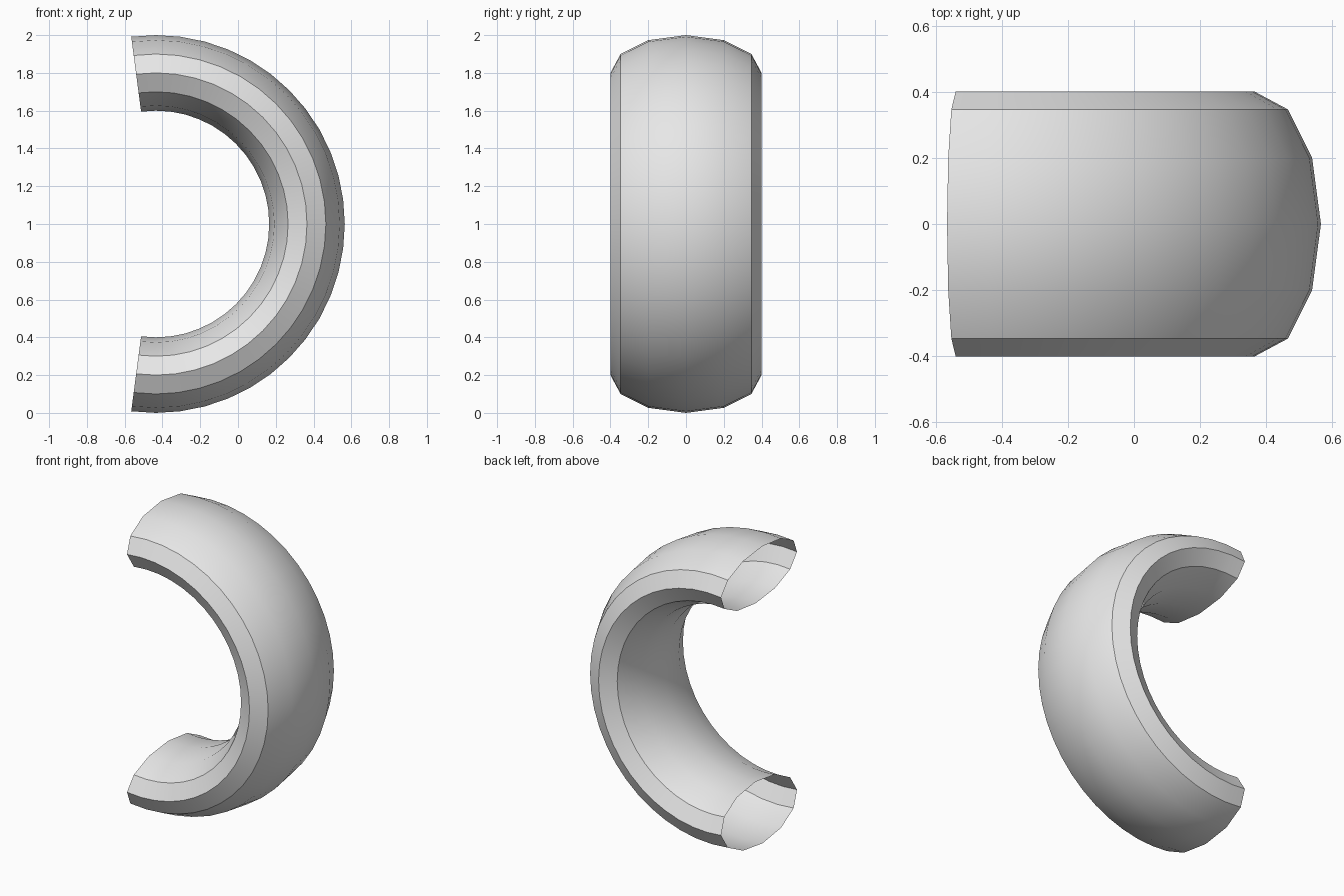
import bpy
import bmesh
import math
from mathutils import Vector

cube = bpy.data.objects.get("Cube")
if cube:
    bpy.data.objects.remove(cube, do_unlink=True)

RING_RADIUS = 0.8              # ring centre to tube centre
HALF_WIDTH, HALF_DEPTH = 0.4, 0.2
SIDES, STEPS = 12, 26
OVERHANG = math.radians(7.5)   # how far each end runs past the half circle
CENTRE = Vector(((math.sin(OVERHANG) - 1) / 2, 0, 1))

# Plain grey
grey = bpy.data.materials.new("light grey")
grey.use_nodes = True
colour = (0.8, 0.8, 0.8, 1)
grey.diffuse_color = colour
grey.node_tree.nodes["Principled BSDF"].inputs["Base Color"].default_value = colour

# Oval profile at the lower end, swept around the y axis into an open tube
bm = bmesh.new()
start = -math.pi / 2 - OVERHANG
outward = Vector((math.cos(start), 0, math.sin(start)))
verts = []
for i in range(SIDES):
    a = math.tau * i / SIDES
    radius = RING_RADIUS + HALF_DEPTH * math.sin(a)
    verts.append(bm.verts.new(CENTRE + outward * radius
                              + Vector((0, HALF_WIDTH * math.cos(a), 0))))
edges = [bm.edges.new((verts[i], verts[(i + 1) % SIDES])) for i in range(SIDES)]
bmesh.ops.spin(bm, geom=verts + edges, cent=CENTRE, axis=(0, -1, 0),
               angle=math.pi + 2 * OVERHANG, steps=STEPS)

# Make the normals point away from the tube's centre line
bm.normal_update()
for face in bm.faces:
    arm = face.calc_center_median() - CENTRE
    core = Vector((arm.x, 0, arm.z)).normalized() * RING_RADIUS
    if face.normal.dot(arm - core) < 0:
        face.normal_flip()

mesh = bpy.data.meshes.new("half_ring_tube")
bm.to_mesh(mesh)
bm.free()
mesh.materials.append(grey)
tube = bpy.data.objects.new("half_ring_tube", mesh)
bpy.context.collection.objects.link(tube)

# Smooth along the ring, crisp at the rims
bpy.ops.object.select_all(action="DESELECT")
tube.select_set(True)
bpy.context.view_layer.objects.active = tube
bpy.ops.object.shade_smooth_by_angle(angle=math.radians(30))
